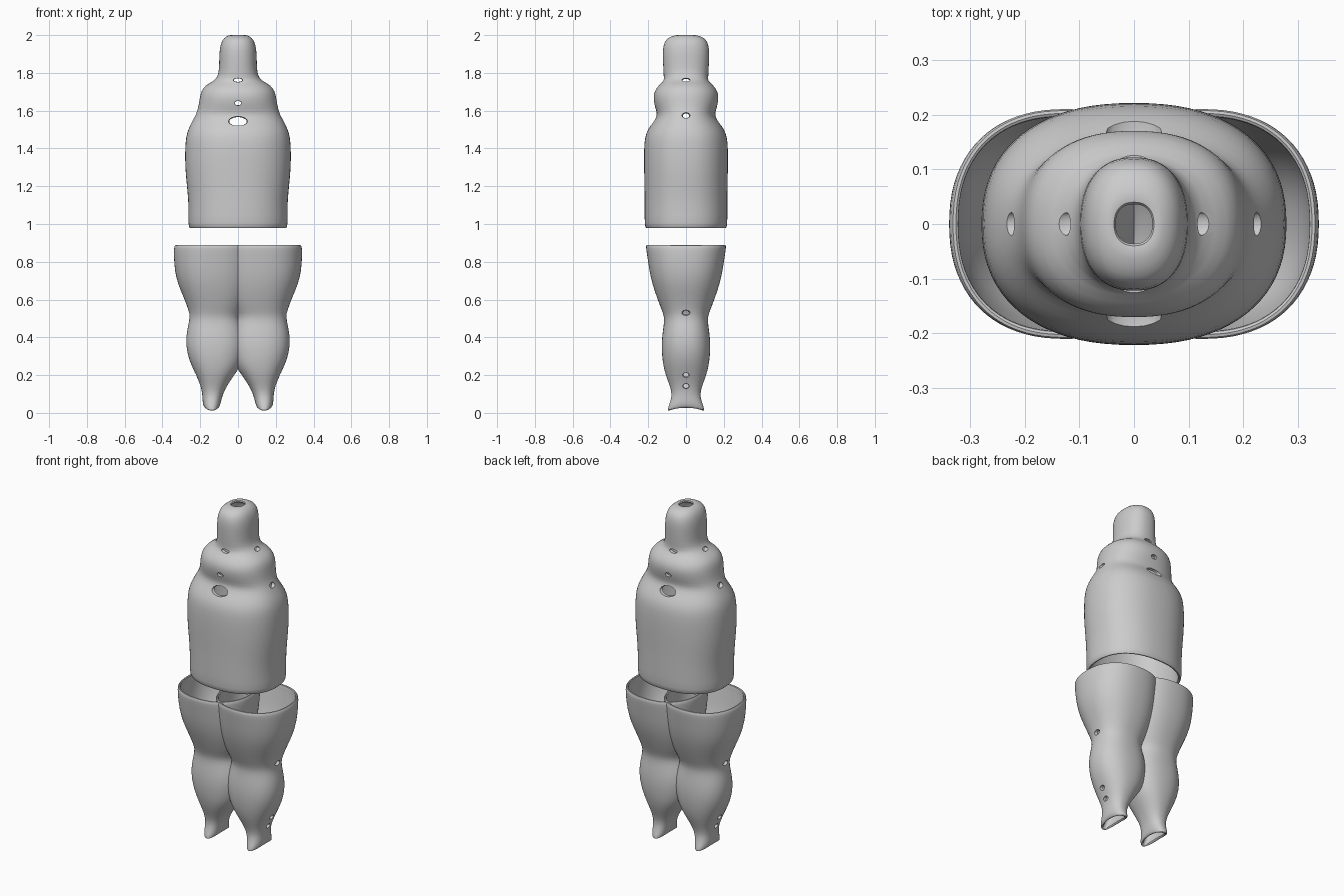
import bpy, bmesh, math

if "Cube" in bpy.data.objects:
    bpy.data.objects.remove(bpy.data.objects["Cube"])


def ring(bm, cx, z, a, b, n=2.3, segs=40, dip=0.0):
    """Superellipse cross-section; dip lowers the front and back ends."""
    vs = []
    for i in range(segs):
        t = 2 * math.pi * i / segs
        c, s = math.cos(t), math.sin(t)
        x = math.copysign(abs(c) ** (2 / n), c)
        y = math.copysign(abs(s) ** (2 / n), s)
        vs.append(bm.verts.new((cx + a * x, b * y, z - dip * y * y)))
    return vs


def loft(name, sections, thickness):
    """Hollow open tube through (cx, z, a, b, dip) sections."""
    bm = bmesh.new()
    rings = [ring(bm, cx, z, a, b, dip=d) for cx, z, a, b, d in sections]
    for lo, hi in zip(rings, rings[1:]):
        for i in range(len(lo)):
            j = (i + 1) % len(lo)
            bm.faces.new((lo[i], lo[j], hi[j], hi[i]))
    bmesh.ops.recalc_face_normals(bm, faces=bm.faces)
    # outward normals, so the wall thickens inwards
    f = bm.faces[0] if bm.faces.ensure_lookup_table() is None else None
    if f.normal.dot(f.calc_center_median() - sum_center(rings[0])) < 0:
        bmesh.ops.reverse_faces(bm, faces=bm.faces)
    me = bpy.data.meshes.new(name)
    bm.to_mesh(me)
    bm.free()
    ob = bpy.data.objects.new(name, me)
    bpy.context.collection.objects.link(ob)
    sol = ob.modifiers.new("wall", 'SOLIDIFY')
    sol.thickness, sol.offset = thickness, -1
    sub = ob.modifiers.new("round", 'SUBSURF')
    sub.levels = sub.render_levels = 1
    return ob


def sum_center(vs):
    c = vs[0].co.copy()
    for v in vs[1:]:
        c += v.co
    return c / len(vs)


def punch(ob, loc, size):
    """Cut a small oval hole with a hidden ellipsoid."""
    bpy.ops.mesh.primitive_uv_sphere_add(segments=12, ring_count=8, radius=1, location=loc)
    cut = bpy.context.object
    cut.name = "hole_cutter"
    cut.scale = size
    cut.hide_render = True
    cut.hide_set(True)
    m = ob.modifiers.new("hole", 'BOOLEAN')
    m.operation, m.object, m.solver = 'DIFFERENCE', cut, 'EXACT'


def finish(ob):
    """Bake the modifiers, drop the cutters and smooth the shading."""
    bpy.ops.object.select_all(action='DESELECT')
    bpy.context.view_layer.objects.active = ob
    ob.select_set(True)
    for m in list(ob.modifiers):
        bpy.ops.object.modifier_apply(modifier=m.name)
    bpy.ops.object.shade_smooth_by_angle(angle=math.radians(40))
    for o in [o for o in bpy.data.objects if o.name.startswith("hole_cutter")]:
        bpy.data.objects.remove(o)


# Upper shell: torso, shoulders and hood (z, half width, half depth)
upper = [(.974, .256, .212), (.99, .265, .22), (1.1, .261, .22), (1.2, .271, .22),
         (1.3, .281, .223), (1.4, .281, .223), (1.46, .276, .218), (1.5, .265, .203),
         (1.54, .245, .175), (1.575, .226, .15), (1.61, .212, .162), (1.66, .204, .174),
         (1.7, .197, .17), (1.735, .175, .145), (1.758, .125, .115), (1.79, .101, .119),
         (1.86, .1, .122), (1.92, .098, .124), (1.96, .09, .116), (1.985, .075, .098),
         (1.999, .052, .062), (2.001, .034, .036)]
torso = loft("torso_shell", [(0, z, a, b, 0) for z, a, b in upper], .017)
for s in (-1, 1):
    punch(torso, (0, s * .175, 1.545), (.052, .06, .026))
    punch(torso, (0, s * .165, 1.64), (.02, .04, .012))
    punch(torso, (0, s * .118, 1.762), (.025, .04, .01))
    punch(torso, (s * .225, 0, 1.575), (.03, .022, .015))
    punch(torso, (s * .12, 0, 1.762), (.03, .022, .01))
finish(torso)

# Lower shell: two overlapping leg tubes (z, inner x, outer x, half depth)
lower = [(.012, .105, .172, .094), (.022, .097, .182, .098), (.06, .09, .188, .083),
         (.1, .08, .188, .073), (.15, .055, .2, .088), (.2, .02, .222, .108),
         (.25, -.015, .246, .12), (.3, -.03, .265, .127), (.36, -.04, .276, .13),
         (.42, -.035, .273, .125), (.47, -.02, .262, .117), (.51, -.008, .255, .115),
         (.55, -.03, .264, .131), (.61, -.055, .287, .154), (.68, -.075, .318, .178),
         (.75, -.085, .335, .194), (.82, -.09, .34, .204), (.875, -.09, .34, .213),
         (.891, -.086, .334, .211)]
for name, s in (("left_leg", 1), ("right_leg", -1)):
    secs = [(s * (i + o) / 2, z + (.012 if z < .03 else 0), (o - i) / 2, b,
             .015 if z < .03 else 0) for z, i, o, b in lower]
    leg = loft(name, secs, .015)
    punch(leg, (s * .26, 0, .53), (.025, .022, .014))
    punch(leg, (s * .222, 0, .2), (.025, .018, .013))
    punch(leg, (s * .197, 0, .142), (.025, .018, .013))
    finish(leg)
